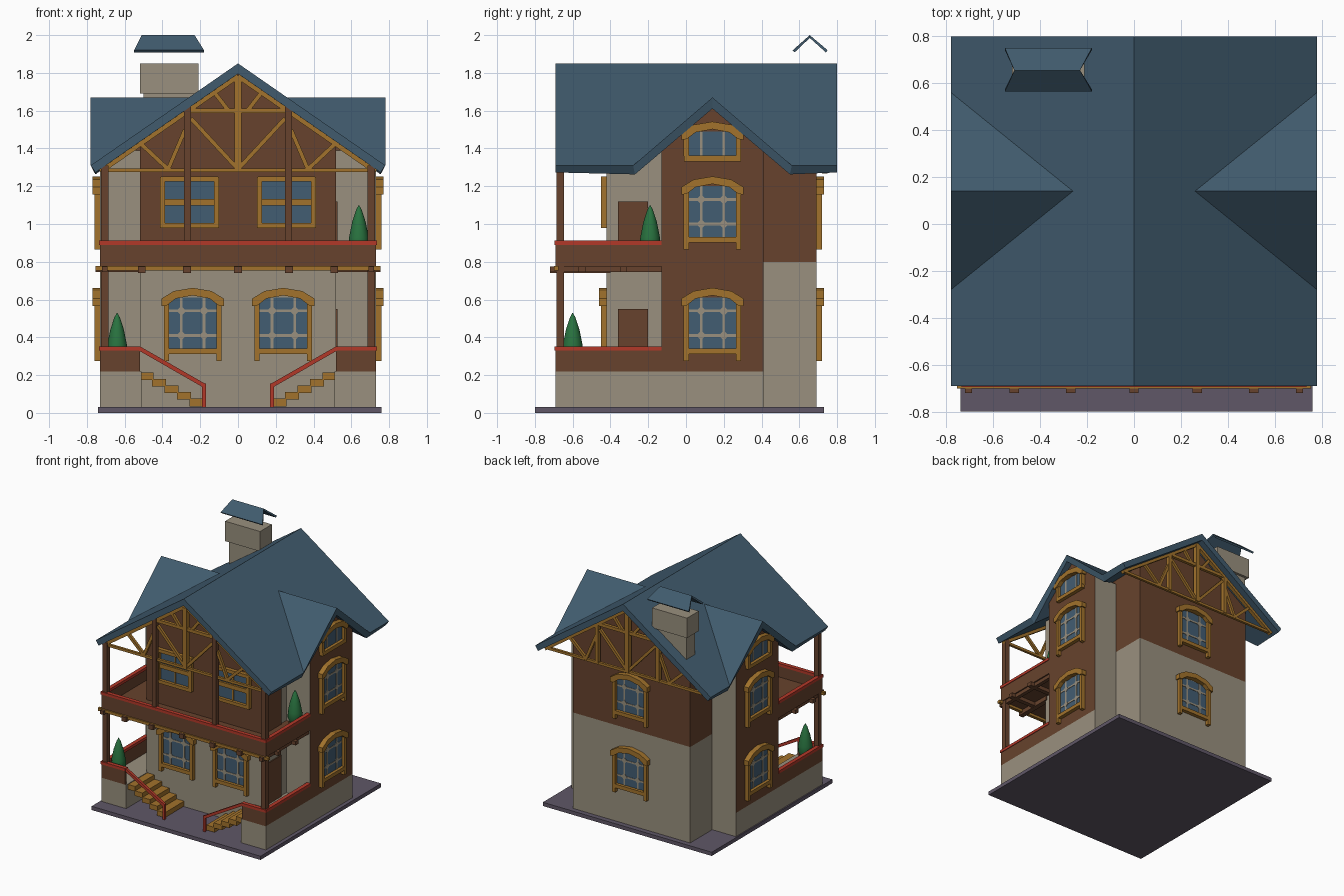
import bpy, bmesh, math
from mathutils import Matrix, Vector

if "Cube" in bpy.data.objects:
    bpy.data.objects.remove(bpy.data.objects["Cube"])

PALETTE = {
    "stone": (0.32, 0.28, 0.21), "brown_timber": (0.135, 0.055, 0.026), "slate_blue": (0.052, 0.105, 0.155),
    "honey_wood": (0.36, 0.17, 0.025), "red_rail": (0.45, 0.04, 0.022), "leaf_green": (0.022, 0.17, 0.05),
    "ground_purple": (0.115, 0.095, 0.135), "window_blue": (0.055, 0.11, 0.17)}
MATS = {}
for n, c in PALETTE.items():
    MATS[n] = bpy.data.materials.new(n)
    MATS[n].diffuse_color = (*c, 1)
NAMES = list(PALETTE)
STONE, BROWN, SLATE, HONEY, RED, GREEN, PURPLE, GLASS = range(8)


def finish(bm, name, matrix=None):
    """Turn a bmesh into a named object holding only the materials it uses."""
    if matrix:
        bm.transform(matrix)
    used = sorted({f.material_index for f in bm.faces})
    for f in bm.faces:
        f.material_index = used.index(f.material_index)
    me = bpy.data.meshes.new(name)
    bm.to_mesh(me)
    bm.free()
    for i in used:
        me.materials.append(MATS[NAMES[i]])
    ob = bpy.data.objects.new(name, me)
    bpy.context.collection.objects.link(ob)
    return ob


def prism(bm, pts, axis, a, b, mat, rule=None):
    """Extrude a 2D profile along an axis from a to b; rule(normal) picks the material."""
    put = {"x": lambda p, t: (t, p[0], p[1]), "y": lambda p, t: (p[0], t, p[1]),
           "z": lambda p, t: (p[0], p[1], t)}[axis]
    lo = [bm.verts.new(put(p, a)) for p in pts]
    hi = [bm.verts.new(put(p, b)) for p in pts]
    n = len(pts)
    faces = [bm.faces.new(lo), bm.faces.new(hi)]
    faces += [bm.faces.new((lo[i], lo[(i + 1) % n], hi[(i + 1) % n], hi[i])) for i in range(n)]
    bmesh.ops.recalc_face_normals(bm, faces=faces)
    for f in faces:
        f.normal_update()
        f.material_index = rule(f.normal) if rule else mat


def box(bm, x0, x1, y0, y1, z0, z1, mat):
    prism(bm, [(x0, y0), (x1, y0), (x1, y1), (x0, y1)], "z", z0, z1, mat)


def beam(bm, p, q, w, mat):
    p, q = Vector(p), Vector(q)
    d = q - p
    m = Matrix.Translation((p + q) / 2) @ d.to_track_quat("Z", "Y").to_matrix().to_4x4()
    r = bmesh.ops.create_cube(bm, size=1, matrix=m @ Matrix.Diagonal((w, w, d.length, 1)))
    for f in {f for v in r["verts"] for f in v.link_faces}:
        f.material_index = mat


def roof_z(x):
    return 1.85 - abs(x) * 0.54 / 0.78


# Ground plate
bm = bmesh.new()
box(bm, -0.74, 0.76, -0.80, 0.73, 0, 0.03, PURPLE)
finish(bm, "ground_plate")

# Foundation and lower storey
bm = bmesh.new()
box(bm, -0.52, 0.52, -0.42, 0.69, 0.03, 0.80, STONE)
for s in (-1, 1):
    box(bm, s * 0.51, s * 0.73, -0.69, 0.41, 0.03, 0.22, STONE)
finish(bm, "stone_lower_walls")

# Upper storey with gable ends; sides above the balcony stay stone
bm = bmesh.new()
prof = [(-0.52, 0.8), (0.52, 0.8), (0.52, roof_z(0.52) - 0.05), (0, 1.80), (-0.52, roof_z(0.52) - 0.05)]
prism(bm, prof, "y", -0.42, -0.13, BROWN, lambda n: STONE if abs(n.x) > 0.9 else BROWN)
prism(bm, prof, "y", -0.13, 0.69, BROWN)
finish(bm, "upper_walls")

# Side bays: timber outside, stone returns
bm = bmesh.new()
for s in (-1, 1):
    prism(bm, [(-0.13, 0.22), (0.41, 0.22), (0.41, 1.39), (0.14, 1.62), (-0.13, 1.39)], "x",
          s * 0.5, s * 0.73, BROWN, lambda n: STONE if abs(n.y) > 0.9 else BROWN)
finish(bm, "side_bays")

# Roof: main gable with a cross gable on each side
bm = bmesh.new()
for s in (-1, 1):
    f, b, e, v, xv = -0.69, 0.80, 1.31, 1.67, 0.26
    polys = [[(0, f, 1.85), (0, b, 1.85), (.78, b, e), (.78, .56, e), (xv, .14, v), (.78, -.28, e), (.78, f, e)],
             [(xv, .14, v), (.78, .14, v), (.78, -.28, e)], [(xv, .14, v), (.78, .14, v), (.78, .56, e)]]
    for poly in polys:
        bm.faces.new([bm.verts.new((s * x, y, z)) for x, y, z in poly])
bmesh.ops.remove_doubles(bm, verts=bm.verts, dist=0.001)
for f in bm.faces:
    f.normal_update()
    if f.normal.z < 0:
        f.normal_flip()
    f.material_index = SLATE
roof = finish(bm, "roof")
mod = roof.modifiers.new("thickness", "SOLIDIFY")
mod.thickness, mod.offset, mod.use_even_offset = 0.045, -1, True

# Chimney: slanted foot, stack and folded cap
bm = bmesh.new()
prism(bm, [(-.50, roof_z(.50) - .03), (-.23, roof_z(.23) - .03), (-.23, 1.70), (-.50, 1.70)], "y", .60, .71, STONE)
box(bm, -0.52, -0.21, 0.58, 0.73, 1.69, 1.85, STONE)
finish(bm, "chimney_stack")
bm = bmesh.new()
ridge = [(-0.51, 0.655, 2.0), (-0.23, 0.655, 2.0)]
for y in (0.565, 0.75):
    face = bm.faces.new([bm.verts.new(p) for p in ridge + [(-0.18, y, 1.92), (-0.55, y, 1.92)]])
    face.normal_update()
    if face.normal.z < 0:
        face.normal_flip()
    face.material_index = SLATE
bmesh.ops.remove_doubles(bm, verts=bm.verts, dist=0.001)
cap = finish(bm, "chimney_cap")
mod = cap.modifiers.new("thickness", "SOLIDIFY")
mod.thickness, mod.offset = 0.015, -1


# Gable trusses front and back
def truss(name, y):
    bm = bmesh.new()
    beam(bm, (-0.72, y, 1.285), (0.72, y, 1.285), 0.02, HONEY)
    beam(bm, (0, y, 1.285), (0, y, 1.77), 0.035, HONEY)
    beam(bm, (-0.25, y, 1.60), (0.25, y, 1.60), 0.025, HONEY)
    for s in (-1, 1):
        beam(bm, (s * 0.73, y, roof_z(.73) - .065), (0, y, 1.785), 0.03, HONEY)
        for a, az, c, cz in ((0, 1.29, .25, 1.56), (.37, 1.29, .52, 1.43), (.37, 1.29, .28, 1.5), (.05, 1.6, .12, 1.69)):
            beam(bm, (s * a, y, az), (s * c, y, cz), 0.022, HONEY)
        if y > 0:
            beam(bm, (s * 0.27, y, 1.285), (s * 0.27, y, 1.59), 0.03, HONEY)
    finish(bm, name)


truss("front_truss", -0.66)
truss("back_truss", 0.735)

# Veranda and balcony posts
bm = bmesh.new()
for s in (-1, 1):
    box(bm, s * 0.685, s * 0.725, -0.685, -0.645, 0.22, 1.31, BROWN)
    box(bm, s * 0.25, s * 0.285, -0.685, -0.65, 0.80, 1.62, BROWN)
finish(bm, "posts")

# Balcony floor, joists and edge beams
bm = bmesh.new()
box(bm, -0.73, 0.73, -0.69, -0.13, 0.775, 0.80, BROWN)
for x in (-0.51, -0.27, 0, 0.27, 0.51):
    box(bm, x - 0.02, x + 0.02, -0.72, -0.40, 0.74, 0.776, BROWN)
for s in (-1, 1):
    box(bm, s * 0.69, s * 0.72, -0.72, -0.13, 0.745, 0.776, BROWN)
    for y in (-0.55, -0.33):
        box(bm, s * 0.50, s * 0.755, y - 0.018, y + 0.018, 0.745, 0.776, BROWN)
box(bm, -0.755, 0.755, -0.70, -0.675, 0.755, 0.778, HONEY)
finish(bm, "balcony_floor")

# Parapets with red handrails
bm = bmesh.new()
for s in (-1, 1):
    for z0, z1 in ((0.22, 0.33), (0.79, 0.89)):
        box(bm, s * 0.71, s * 0.73, -0.69, -0.13, z0, z1, BROWN)
        box(bm, s * 0.703, s * 0.735, -0.695, -0.13, z1, z1 + 0.022, RED)
    box(bm, s * 0.52, s * 0.73, -0.69, -0.67, 0.22, 0.33, BROWN)
    box(bm, s * 0.515, s * 0.73, -0.695, -0.663, 0.33, 0.352, RED)
    beam(bm, (s * 0.52, -0.679, 0.34), (s * 0.18, -0.679, 0.145), 0.022, RED)
    beam(bm, (s * 0.18, -0.679, 0.155), (s * 0.18, -0.679, 0.03), 0.02, RED)
box(bm, -0.73, 0.73, -0.69, -0.67, 0.79, 0.89, BROWN)
box(bm, -0.735, 0.735, -0.695, -0.663, 0.89, 0.912, RED)
finish(bm, "parapets_and_rails")

# Stairs descending towards the middle
bm = bmesh.new()
for s in (-1, 1):
    for i in range(5):
        x, z = 0.52 - i * 0.066, 0.215 - i * 0.035
        box(bm, s * x, s * (x - 0.072), -0.665, -0.42, z - 0.04, z, HONEY)
finish(bm, "stairs")

# Side doors
bm = bmesh.new()
for z0, z1 in ((0.22, 0.55), (0.80, 1.12)):
    box(bm, 0.515, 0.528, -0.36, -0.20, z0, z1, BROWN)
finish(bm, "side_doors")


# Windows, modelled facing -y then turned into place
def arched_window(name, loc, turn, h=0.135, foot=0.065):
    bm = bmesh.new()
    box(bm, -0.13, 0.13, -0.006, 0.005, -h, h, GLASS)
    for s in (-1, 1):
        box(bm, s * 0.125, s * 0.152, -0.03, 0, -h - foot, h, HONEY)
        box(bm, s * 0.06 - 0.007, s * 0.06 + 0.007, -0.009, 0, -h, h, STONE)
        if foot:
            box(bm, -0.13, 0.13, -0.009, 0, s * 0.065 - 0.007, s * 0.065 + 0.007, STONE)
            for t in (-1, 1):
                d, x, z = 0.026, s * 0.06, t * 0.065
                prism(bm, [(x - d, z), (x, z - d), (x + d, z), (x, z + d)], "y", -0.0095, 0, STONE)
    box(bm, -0.15, 0.15, -0.03, 0, -h - 0.028, -h + 0.002, HONEY)
    arch = [(-.165, -.045), (-.165, -.005), (-.1, .035), (0, .052), (.1, .035), (.165, -.005), (.165, -.045),
            (.135, -.04), (.09, -.005), (0, .012), (-.09, -.005), (-.135, -.04)]
    prism(bm, [(x, z + h) for x, z in arch], "y", -0.04, 0, HONEY)
    finish(bm, name, Matrix.Translation(loc) @ Matrix.Rotation(math.radians(turn), 4, "Z"))


def square_window(name, loc):
    bm = bmesh.new()
    box(bm, -0.15, 0.15, -0.006, 0.005, -0.13, 0.13, GLASS)
    for s in (-1, 1):
        box(bm, s * 0.13, s * 0.157, -0.03, 0, -0.135, 0.135, HONEY)
        box(bm, -0.15, 0.15, -0.03, 0, s * 0.11, s * 0.137, HONEY)
    box(bm, -0.14, 0.14, -0.022, 0, -0.017, 0.017, HONEY)
    box(bm, -0.006, 0.006, -0.012, 0, -0.12, 0.12, HONEY)
    finish(bm, name, Matrix.Translation(loc))


for side, s in (("left", -1), ("right", 1)):
    arched_window(f"front_lower_window_{side}", (s * 0.24, -0.42, 0.475), 0)
    square_window(f"front_upper_window_{side}", (s * 0.257, -0.42, 1.115))
    arched_window(f"{side}_gable_window", (s * 0.73, 0.14, 1.425), s * 90, 0.065, 0)
    for level, z in (("lower", 0.475), ("upper", 1.065)):
        arched_window(f"{side}_{level}_window", (s * 0.73, 0.14, z), s * 90)
for level, z in (("lower", 0.475), ("upper", 1.065)):
    arched_window(f"back_{level}_window", (0, 0.69, z), 180)


# Potted shrubs
def shrub(name, x, y, z):
    bm = bmesh.new()
    prof = [(0.035, 0.05), (0.055, 0.09), (0.052, 0.14), (0.036, 0.22), (0.015, 0.285), (0.001, 0.31)]
    for (r0, z0), (r1, z1) in zip(prof, prof[1:]):
        bmesh.ops.create_cone(bm, segments=12, radius1=r0, radius2=r1, depth=z1 - z0,
                              matrix=Matrix.Translation((0, 0, (z0 + z1) / 2)))
    bmesh.ops.remove_doubles(bm, verts=bm.verts, dist=0.0005)
    for f in bm.faces:
        f.material_index, f.smooth = GREEN, True
    box(bm, -0.035, 0.035, -0.035, 0.035, 0, 0.06, BROWN)
    finish(bm, name, Matrix.Translation((x, y, z)))


shrub("veranda_shrub", -0.64, -0.60, 0.22)
shrub("balcony_shrub", 0.64, -0.19, 0.79)

for m in bpy.data.materials:
    if m.users and not m.is_grease_pencil:
        m.use_nodes = True
        m.node_tree.nodes["Principled BSDF"].inputs["Base Color"].default_value = m.diffuse_color
